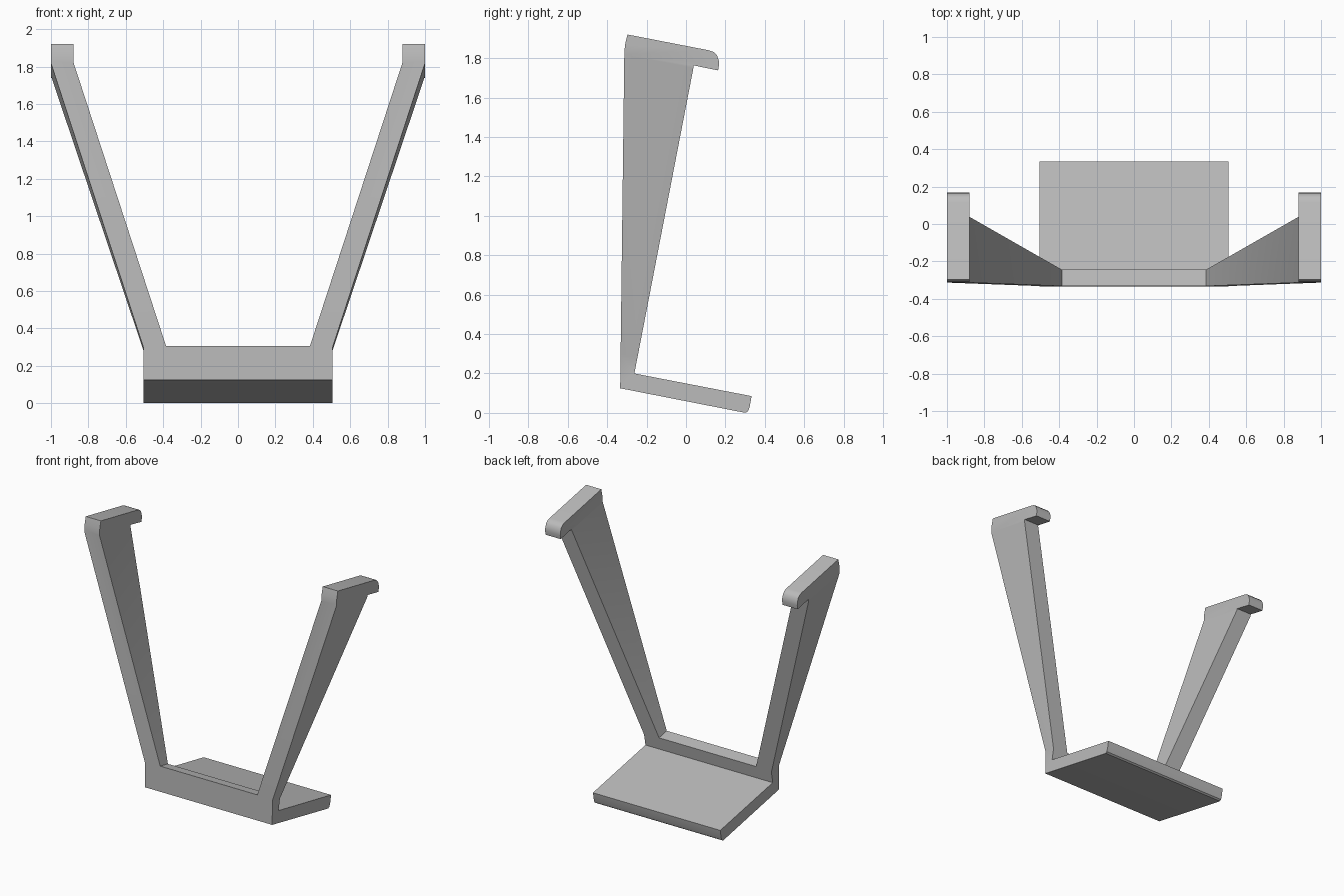
import bpy
import bmesh
import math
from mathutils import Vector

cube = bpy.data.objects.get("Cube")
if cube:
    bpy.data.objects.remove(cube)

TILT = 0.195  # downward slope of the hooks, the foot and the cut direction


def material(name, rgb):
    mat = bpy.data.materials.new(name)
    mat.use_nodes = True
    mat.diffuse_color = (*rgb, 1)
    mat.node_tree.nodes["Principled BSDF"].inputs["Base Color"].default_value = (*rgb, 1)
    return mat


def prism(name, points, sweep, mat):
    """Extrude a closed outline along the sweep vector."""
    bm = bmesh.new()
    face = bm.faces.new([bm.verts.new(p) for p in points])
    ext = bmesh.ops.extrude_face_region(bm, geom=[face])
    moved = [v for v in ext["geom"] if isinstance(v, bmesh.types.BMVert)]
    bmesh.ops.translate(bm, verts=moved, vec=sweep)
    bmesh.ops.recalc_face_normals(bm, faces=bm.faces)
    mesh = bpy.data.meshes.new(name)
    bm.to_mesh(mesh)
    bm.free()
    mesh.materials.append(mat)
    obj = bpy.data.objects.new(name, mesh)
    bpy.context.collection.objects.link(obj)
    return obj


grey = material("plain grey", (0.5, 0.5, 0.5))

# Side outline: foot, upright and hook, with rounded tips
side = [(-0.334, 0.125), (-0.313, 1.83), (-0.309, 1.87), (-0.297, 1.92),
        (0.115, 1.84), (0.14, 1.832), (0.157, 1.815), (0.166, 1.79), (0.168, 1.768),
        (0.163, 1.738), (0.04, 1.763), (-0.262, 0.2), (0.333, 0.085),
        (0.323, 0.03), (0.315, 0.009), (0.303, 0.001), (0.292, 0.002)]
bracket = prism("bracket", [(-1.1, y, z) for y, z in side], Vector((2.2, 0, 0)), grey)

# Front outline: base and two splayed arms, mirrored across x
half = [(0.505, -0.5), (0.505, 0.295), (1, 1.82), (1, 2.3),
        (0.88, 2.3), (0.88, 1.825), (0.385, 0.305)]
front = half + [(-x, z) for x, z in reversed(half)]
start = -0.5
cutter = prism("front_outline_cutter",
               [(x, start, z - TILT * (start + 0.32)) for x, z in front],
               Vector((0, 1, -TILT)), grey)
cutter.hide_render = True

# Keep what both outlines share
mod = bracket.modifiers.new("trim to front outline", "BOOLEAN")
mod.operation = "INTERSECT"
mod.solver = "EXACT"
mod.object = cutter
bpy.context.view_layer.objects.active = bracket
bracket.select_set(True)
bpy.ops.object.modifier_apply(modifier=mod.name)
bpy.data.objects.remove(cutter)
bpy.ops.object.shade_smooth_by_angle(angle=math.radians(30))
